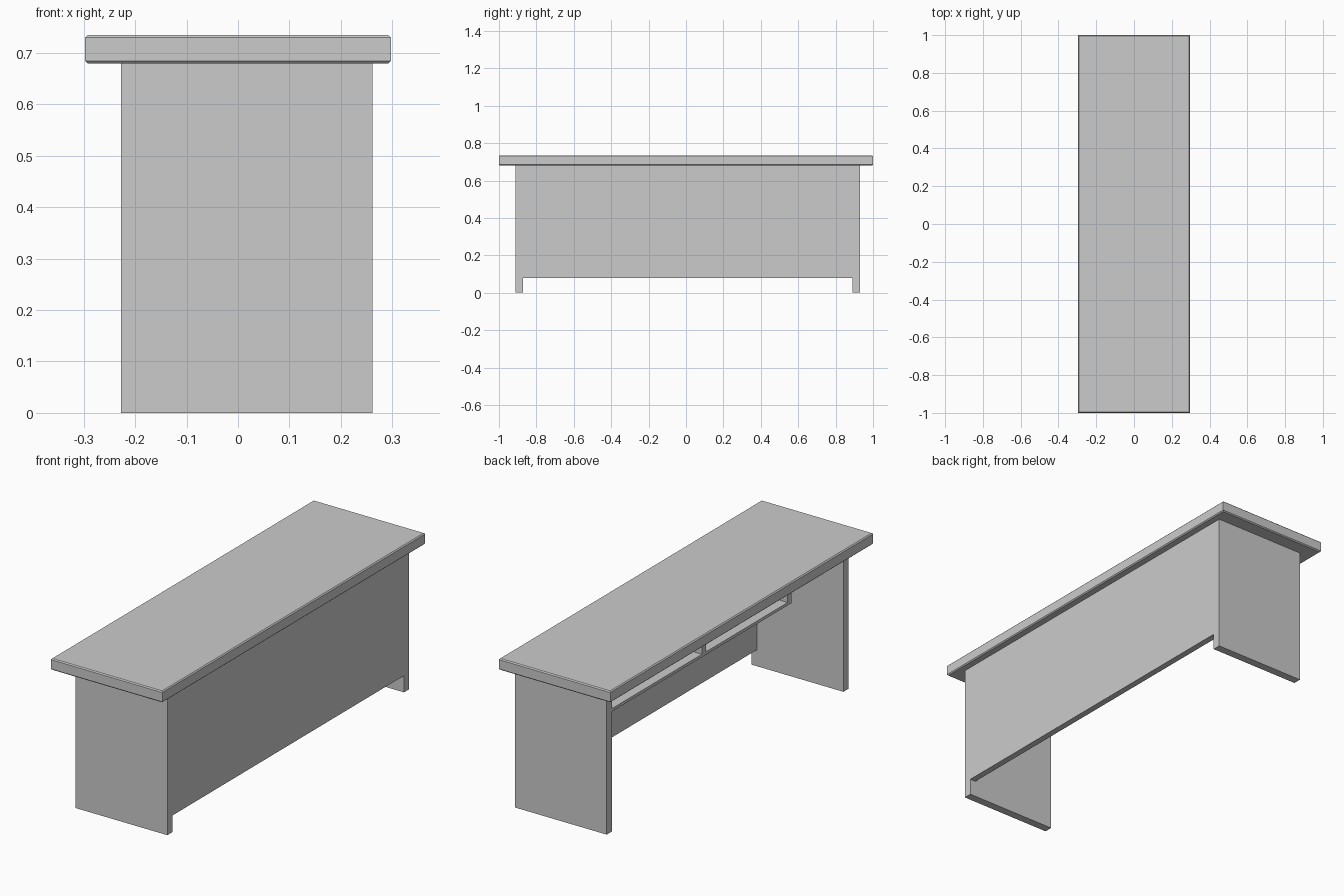
import bpy
import bmesh

cube = bpy.data.objects.get("Cube")
if cube:
    bpy.data.objects.remove(cube, do_unlink=True)

# Single flat grey
GREY = (0.6, 0.6, 0.6, 1.0)
mat = bpy.data.materials.new("plain grey")
mat.use_nodes = True
mat.diffuse_color = GREY
bsdf = next(n for n in mat.node_tree.nodes if n.type == 'BSDF_PRINCIPLED')
bsdf.inputs["Base Color"].default_value = GREY


def box(name, xs, ys, zs, chamfer=0.0):
    """Box spanning (min, max) ranges; chamfer cuts the top and bottom rims."""
    spans = (xs, ys, zs)
    bm = bmesh.new()
    bmesh.ops.create_cube(bm, size=1)
    for v in bm.verts:
        v.co = [s[0] if c < 0 else s[1] for c, s in zip(v.co, spans)]
    if chamfer:
        rims = [e for e in bm.edges if e.verts[0].co.z == e.verts[1].co.z]
        bmesh.ops.bevel(bm, geom=rims, offset=chamfer, segments=1, affect='EDGES')
    mesh = bpy.data.meshes.new(name)
    bm.to_mesh(mesh)
    bm.free()
    mesh.materials.append(mat)
    obj = bpy.data.objects.new(name, mesh)
    bpy.context.collection.objects.link(obj)


TOP_UNDERSIDE = 0.68
BACK, FRONT = -0.228, 0.262      # depth range of the supports
MID = 0.0085                     # lengthwise centre of the supports
HALF, THICK = 0.9205, 0.04       # half length over the supports, board thickness
INNER = HALF - THICK
PANEL_INNER = FRONT - 0.031

# Worktop
box("tabletop", (-0.2975, 0.2975), (-1, 1), (TOP_UNDERSIDE, 0.735), 0.005)

# End supports
for name, side in (("front_leg", -1), ("rear_leg", 1)):
    ys = sorted((MID + side * HALF, MID + side * INNER))
    box(name, (BACK, FRONT), ys, (0, TOP_UNDERSIDE))

# Long modesty panel, flush with the supports
box("modesty_panel", (PANEL_INNER, FRONT), (MID - INNER, MID + INNER), (0.08, TOP_UNDERSIDE))

# Open two-bay shelf under the worktop, running from the rear leg
SHELF_LOW, SHELF_HIGH = 0.578, 0.592
SHELF_END, WALL = -0.478, 0.03
DEPTH = (BACK, PANEL_INNER)
box("shelf", DEPTH, (SHELF_END, MID + INNER), (SHELF_LOW, SHELF_HIGH))
for name, y in (("shelf_end_wall", SHELF_END), ("shelf_divider", 0.175)):
    box(name, DEPTH, (y, y + WALL), (SHELF_HIGH, TOP_UNDERSIDE))
